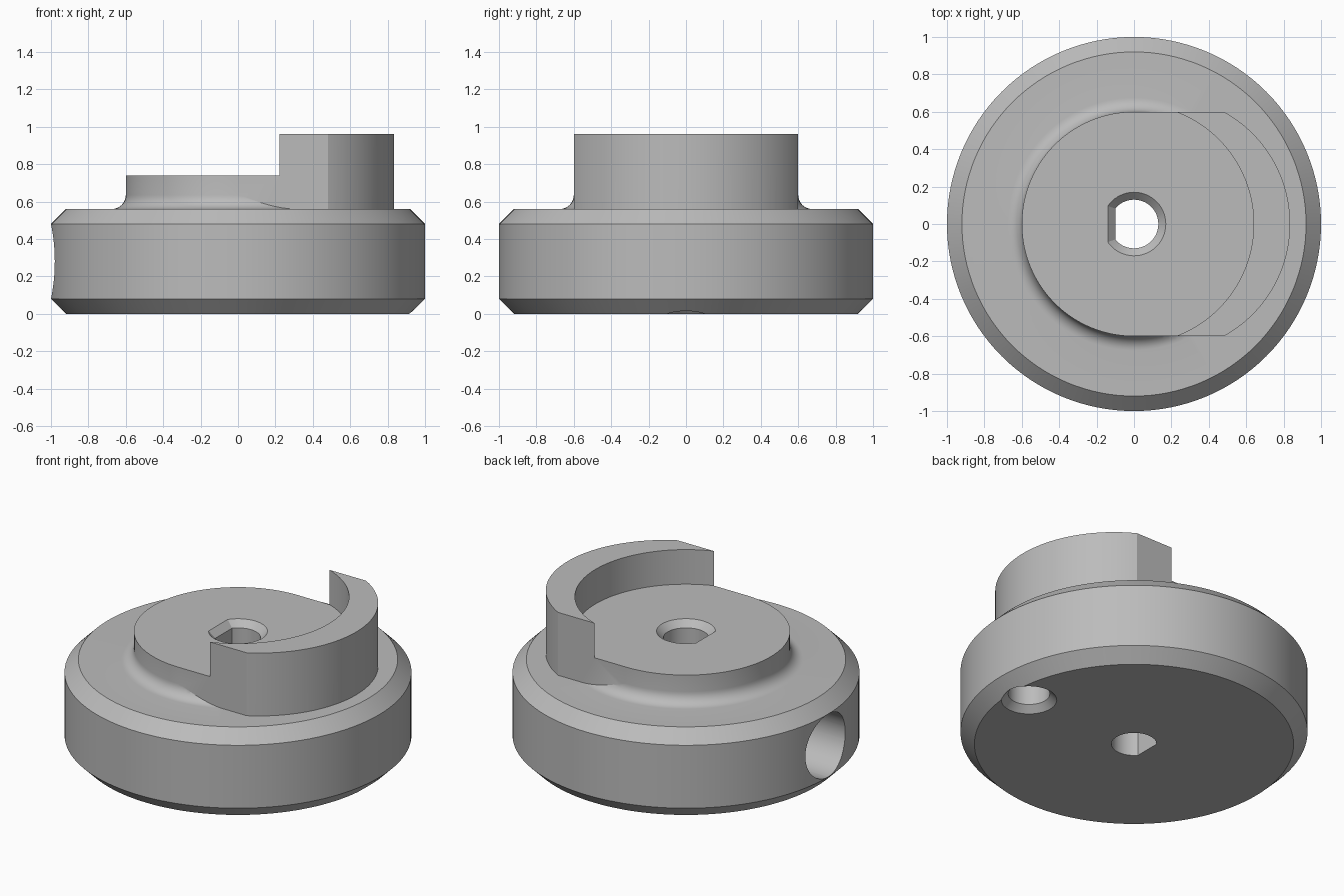
import bpy, bmesh
from math import pi, sin, cos, acos, asin, radians
from mathutils import Matrix

default = bpy.data.objects.get("Cube")
if default:
    bpy.data.objects.remove(default, do_unlink=True)

grey = bpy.data.materials.new("plain grey")
grey.use_nodes = True
colour = (0.5, 0.5, 0.5, 1)
grey.diffuse_color = colour
grey.node_tree.nodes["Principled BSDF"].inputs["Base Color"].default_value = colour


def arc(r, start, end, n, cx=0):
    return [(cx + r * cos(start + (end - start) * i / n),
             r * sin(start + (end - start) * i / n)) for i in range(n + 1)]


def circle(r, n=128):
    return arc(r, 0, 2 * pi, n)[:-1]


def d_shape(r, flat):
    """Circle with a flat on its -x side."""
    a = acos(-flat / r)
    return arc(r, -a, a, 48)


def loft(name, rings):
    """Closed solid through a stack of (outline, height) rings."""
    bm = bmesh.new()
    loops = [[bm.verts.new((x, y, z)) for x, y in pts] for pts, z in rings]
    for low, high in zip(loops, loops[1:]):
        for i in range(len(low)):
            j = (i + 1) % len(low)
            bm.faces.new((low[i], low[j], high[j], high[i]))
    bm.faces.new(loops[0][::-1])
    bm.faces.new(loops[-1])
    mesh = bpy.data.meshes.new(name)
    bm.to_mesh(mesh)
    bm.free()
    mesh.materials.append(grey)
    obj = bpy.data.objects.new(name, mesh)
    bpy.context.collection.objects.link(obj)
    return obj


def combine(target, tool, operation):
    mod = target.modifiers.new(tool.name, 'BOOLEAN')
    mod.operation, mod.object, mod.solver = operation, tool, 'EXACT'
    bpy.context.view_layer.objects.active = target
    bpy.ops.object.modifier_apply(modifier=mod.name)
    bpy.data.objects.remove(tool, do_unlink=True)


# Chamfered disc with a filleted round hub
fillet = 0.075
profile = [(0.92, 0), (1, 0.08), (1, 0.48), (0.92, 0.56)]
for i in range(9):
    t = pi / 2 * i / 8
    profile.append((0.6 + fillet * (1 - sin(t)), 0.56 + fillet * (1 - cos(t))))
profile.append((0.6, 0.85))
body = loft("eccentric_disc", [(circle(r), z) for r, z in profile])

# Raised crescent, cut down to the hub floor by a round pocket
half = asin(0.6 / 0.685)
outline = [(0, -0.6)] + arc(0.685, -half, half, 64, 0.15) + [(0, 0.6)]
combine(body, loft("crescent", [(outline, 0.4), (outline, 0.96)]), 'UNION')
combine(body, loft("pocket", [(circle(0.64), 0.74), (circle(0.64), 1.2)]), 'DIFFERENCE')

# Flat-sided bore with a chamfered mouth
bore = loft("bore", [(d_shape(0.13, 0.1), -0.1), (d_shape(0.13, 0.1), 0.7),
                     (d_shape(0.19, 0.16), 0.76)])
combine(body, bore, 'DIFFERENCE')

# Blind countersunk hole in the underside
pin = loft("underside_hole", [(circle(r, 64), z) for r, z in
                              ((0.2, -0.04), (0.12, 0.04), (0.12, 0.3))])
pin.data.transform(Matrix.Translation((0.79, 0, 0)))
combine(body, pin, 'DIFFERENCE')

# Blind radial hole in the rim
side = loft("rim_hole", [(circle(0.2, 64), 0.5), (circle(0.2, 64), 1.2)])
side.data.transform(Matrix.Translation((0, 0, 0.28)) @ Matrix.Rotation(-pi / 2, 4, 'Y'))
combine(body, side, 'DIFFERENCE')

bpy.ops.object.select_all(action='DESELECT')
body.select_set(True)
bpy.context.view_layer.objects.active = body
bpy.ops.object.shade_smooth_by_angle(angle=radians(25))
